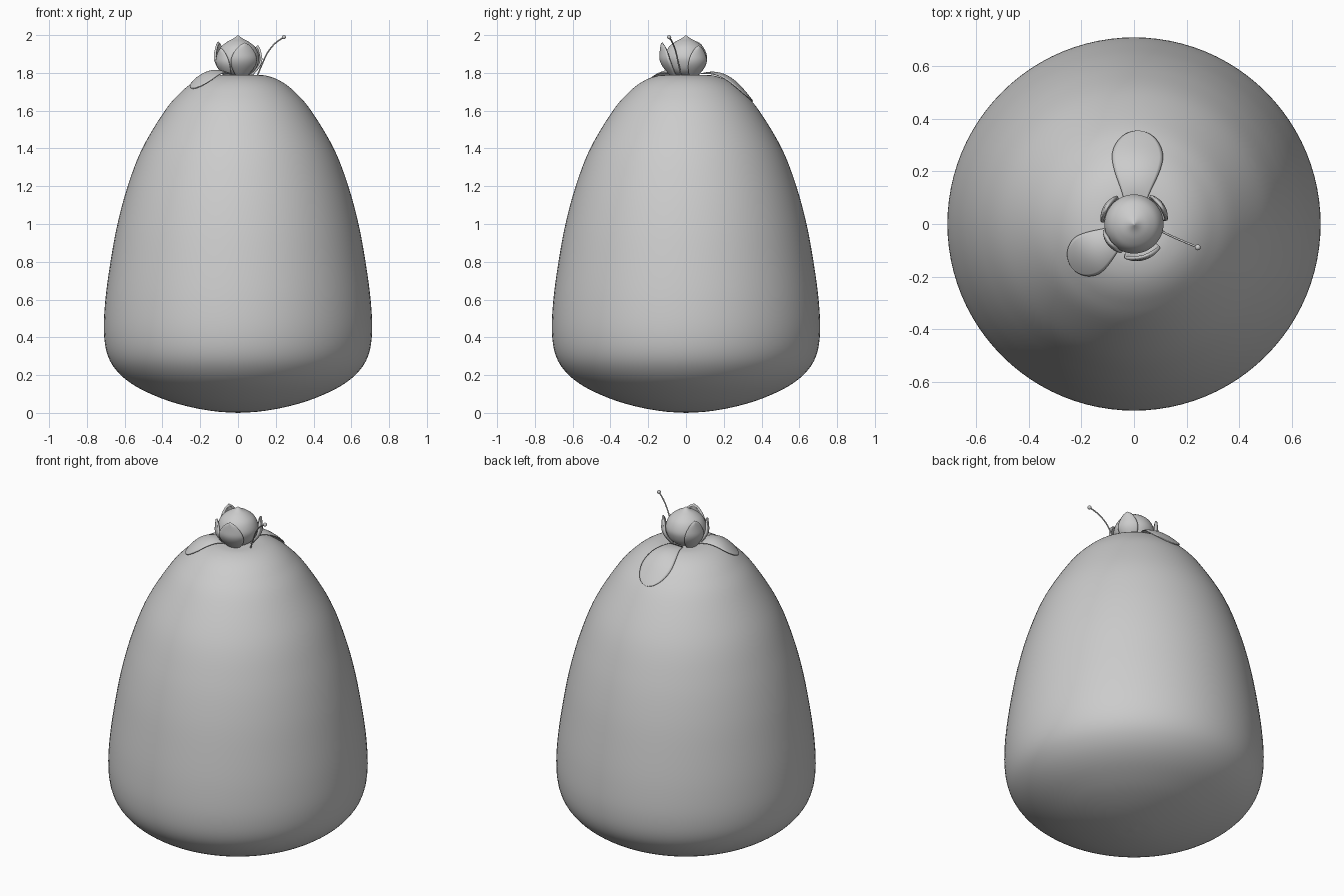
import bpy, bmesh, math
from mathutils import Vector

if "Cube" in bpy.data.objects:
    bpy.data.objects.remove(bpy.data.objects["Cube"])

mat = bpy.data.materials.new("plain grey")
mat.diffuse_color = (0.6, 0.6, 0.6, 1)
mat.use_nodes = True
mat.node_tree.nodes["Principled BSDF"].inputs["Base Color"].default_value = mat.diffuse_color


def finish(name, bm):
    bmesh.ops.recalc_face_normals(bm, faces=bm.faces)
    me = bpy.data.meshes.new(name)
    bm.to_mesh(me)
    bm.free()
    me.materials.append(mat)
    for p in me.polygons:
        p.use_smooth = True
    ob = bpy.data.objects.new(name, me)
    bpy.context.collection.objects.link(ob)
    return ob


def smooth_path(pts, n=6):
    P = [Vector(p) for p in pts]
    P = [2 * P[0] - P[1]] + P + [2 * P[-1] - P[-2]]
    out = []
    for i in range(1, len(P) - 2):
        a, b, c, d = P[i - 1:i + 3]
        for k in range(n):
            t = k / n
            out.append(0.5 * (2 * b + (c - a) * t + (2 * a - 5 * b + 4 * c - d) * t * t
                              + (3 * b - a - 3 * c + d) * t ** 3))
    return out + [P[-2]]


def lathe(name, prof, seg):
    bm = bmesh.new()
    vs = [bm.verts.new((max(p[0], 0), 0, p[1])) for p in prof]
    es = [bm.edges.new(e) for e in zip(vs, vs[1:])]
    bmesh.ops.spin(bm, geom=vs + es, cent=(0, 0, 0), axis=(0, 0, 1),
                   angle=math.tau, steps=seg, use_merge=True)
    bmesh.ops.remove_doubles(bm, verts=bm.verts, dist=1e-4)
    return finish(name, bm)


def sheet(name, func, nu, nv, thick):
    """Thin patch from func(u in 0..1, v in -1..1)."""
    bm = bmesh.new()
    g = [[bm.verts.new(func(i / nu, 2 * j / nv - 1)) for j in range(nv + 1)]
         for i in range(nu + 1)]
    for i in range(nu):
        for j in range(nv):
            bm.faces.new((g[i][j], g[i][j + 1], g[i + 1][j + 1], g[i + 1][j]))
    bmesh.ops.remove_doubles(bm, verts=bm.verts, dist=1e-5)
    ob = finish(name, bm)
    m = ob.modifiers.new("thickness", "SOLIDIFY")
    m.thickness = thick
    m.offset = 0
    return ob


# fruit body
body = smooth_path([(0, 0), (0.12, 0.008), (0.26, 0.033), (0.4, 0.075), (0.54, 0.14),
                    (0.635, 0.215), (0.69, 0.305), (0.71, 0.43), (0.702, 0.6),
                    (0.675, 0.8), (0.638, 1.0), (0.584, 1.2), (0.507, 1.4),
                    (0.387, 1.6), (0.3, 1.7), (0.225, 1.757), (0.15, 1.785),
                    (0.08, 1.79), (0, 1.79)])
lathe("fruit_body", body, 96)


def body_z(r):
    for a, b in zip(body[::-1], body[-2::-1]):
        if a.x <= r <= b.x:
            return a.y + (b.y - a.y) * (r - a.x) / max(b.x - a.x, 1e-6)
    return 1.79


# pointed bud on top
lathe("bud", smooth_path([(0, 1.77), (0.05, 1.785), (0.09, 1.815), (0.11, 1.86),
                          (0.11, 1.895), (0.092, 1.935), (0.06, 1.963),
                          (0.025, 1.982), (0, 2.0)], 4), 48)


# cupped petals around the bud: angle, half width (degrees), top height, outer radius
def petal(name, ang, half, top, rad):
    def f(u, v):
        w = math.sin(math.pi * (0.12 + 0.88 * u) ** 0.85) ** 0.6 if u < 1 else 0
        a = math.radians(ang + half * w * v)
        r = 0.075 + (rad - 0.075) * math.sin(min(u * 1.7, 1) * math.pi / 2)
        r -= 0.012 * max(0, u - 0.6) + 0.006 * v * v
        return (r * math.cos(a), r * math.sin(a), 1.785 + (top - 1.785) * u)
    sheet(name, f, 16, 12, 0.012)


petal("petal_left", 149, 28, 1.96, 0.128)
petal("petal_right", 33, 27, 1.94, 0.13)
petal("petal_front_left", 219, 28, 1.925, 0.122)
petal("petal_front", 286, 33, 1.955, 0.137)


# leaves lying on the shoulder of the body
def leaf(name, ang, r0, r1, base, wide, lift):
    ca, sa = math.cos(math.radians(ang)), math.sin(math.radians(ang))

    def f(u, v):
        s = 1 - (1 - u) ** 2
        grow = base + (wide - base) * math.sin(min(s / 0.68, 1) * math.pi / 2) ** 1.5
        w = grow * math.sqrt(max(0, 1 - max(0, (s - 0.62) / 0.38) ** 2))
        r, t = r0 + (r1 - r0) * s, w * v
        x, y = r * ca - t * sa, r * sa + t * ca
        z = body_z(math.hypot(x, y)) + 0.006 + lift * math.sin(math.pi * s) * (1 - 0.6 * v * v)
        return (x, y, z)
    sheet(name, f, 24, 14, 0.005)


leaf("leaf_back", 87, 0.08, 0.354, 0.042, 0.097, 0.018)
leaf("leaf_front_left", 214, 0.07, 0.288, 0.04, 0.083, 0.025)

# thin curved stalk with a small ball
cu = bpy.data.curves.new("stalk", "CURVE")
cu.dimensions = "3D"
cu.bevel_depth = 0.004
cu.bevel_resolution = 2
cu.use_fill_caps = True
pts = smooth_path([(0.1, -0.025, 1.78), (0.125, -0.038, 1.84), (0.155, -0.052, 1.905),
                   (0.195, -0.069, 1.955), (0.243, -0.089, 1.99)], 4)
sp = cu.splines.new("POLY")
sp.points.add(len(pts) - 1)
for p, q in zip(sp.points, pts):
    p.co = (*q, 1)
cu.materials.append(mat)
bpy.context.collection.objects.link(bpy.data.objects.new("stalk", cu))

bm = bmesh.new()
bmesh.ops.create_uvsphere(bm, u_segments=16, v_segments=10, radius=0.011)
ball = finish("stalk_ball", bm)
ball.location = (0.243, -0.089, 1.989)
